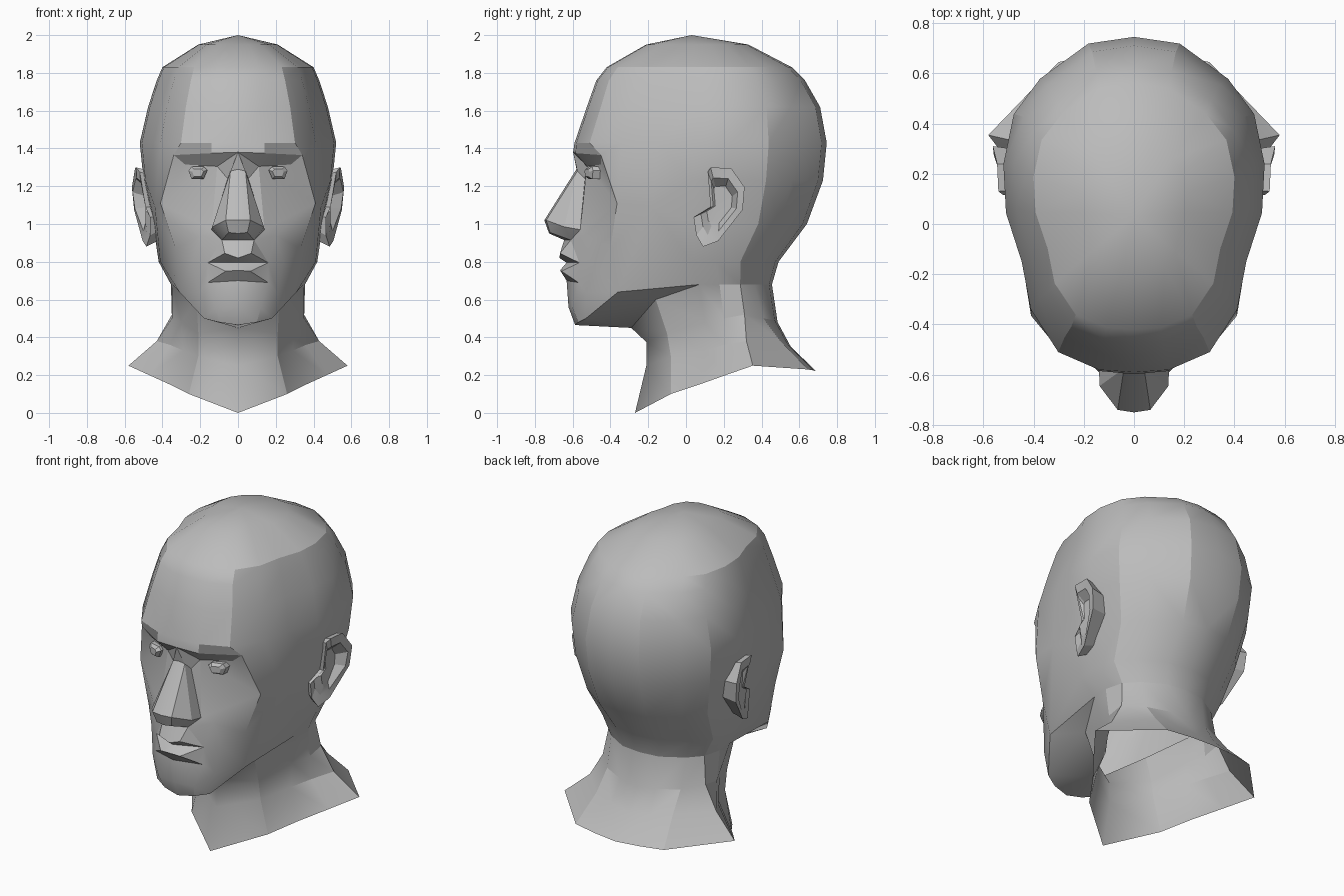
import bpy, bmesh, math
from mathutils import Vector

if "Cube" in bpy.data.objects:
    bpy.data.objects.remove(bpy.data.objects["Cube"])

clay = bpy.data.materials.new("grey clay")
clay.diffuse_color = (0.5, 0.5, 0.5, 1)
clay.use_nodes = True
clay.node_tree.nodes["Principled BSDF"].inputs["Base Color"].default_value = clay.diffuse_color


def build(name, polys, angle):
    """Half model from polygons (points, inside reference), mirrored on x."""
    bm = bmesh.new()
    for pts, inside in polys:
        f = bm.faces.new([bm.verts.new(p) for p in pts])
        f.normal_update()
        if f.normal.dot(f.calc_center_median() - Vector(inside)) < 0:
            f.normal_flip()
    bmesh.ops.remove_doubles(bm, verts=bm.verts, dist=0.002)
    mesh = bpy.data.meshes.new(name)
    bm.to_mesh(mesh)
    bm.free()
    mesh.materials.append(clay)
    ob = bpy.data.objects.new(name, mesh)
    bpy.context.collection.objects.link(ob)
    bpy.ops.object.select_all(action='DESELECT')
    ob.select_set(True)
    bpy.context.view_layer.objects.active = ob
    bpy.ops.object.shade_smooth_by_angle(angle=math.radians(angle))
    mirror = ob.modifiers.new("mirror", 'MIRROR')
    mirror.merge_threshold = 0.002
    return ob


def loft(rings, inside):
    out = []
    for a, b in zip(rings, rings[1:]):
        for i in range(len(a) - 1):
            out.append(((a[i], a[i + 1], b[i + 1], b[i]), inside))
    return out


# Skull: one egg-shaped half section, scaled at each height
SECTION = [(0, -1), (.27, -.985), (.58, -.88), (.79, -.625), (.86, -.34), (.98, -.05),
           (1, .24), (.92, .54), (.72, .75), (.35, .96), (0, 1)]


def ring(z, width, mid, half, start=0):
    return [(x * width, mid + t * half, z) for x, t in SECTION[start:]]


brow_ring = ring(1.43, .52, .0775, .6675)
upper = [brow_ring, ring(1.62, .476, .0925, .6175), ring(1.76, .43, .0775, .5525),
         ring(1.83, .40, .07, .49), ring(1.95, .21, .06, .27)]
polys = loft(upper, (0, .1, 1.3))
top = upper[-1]
polys += [((top[i], top[i + 1], (0, .03, 2.0)), (0, .1, 1.3)) for i in range(10)]

# Back of the head, down to the nape
rear = [brow_ring[5:], ring(1.23, .50, .07, .655, 5), ring(1.0, .45, .08, .56, 5),
        ring(.80, .42, .05, .44, 5), ring(.68, .355, .09, .365, 5)]
polys += loft(rear, (0, .1, 1.1))

# Face landmarks, grouped by feature
P = {f"f{i}": brow_ring[i] for i in range(6)}
P.update({f"h{i}": rear[i + 1][0] for i in range(4)})
P.update(  # brow and eye socket
    g=(0, -.598, 1.38), b1=(.14, -.585, 1.375), b2=(.34, -.45, 1.365), r=(0, -.58, 1.29),
    r1=(.04, -.575, 1.28), i1=(.11, -.525, 1.305), s1=(.055, -.535, 1.24), s2=(.28, -.45, 1.315))
P.update(  # nose
    t0=(0, -.75, 1.02), t=(.065, -.74, 1.02), w=(.137, -.645, .985), nw=(.14, -.56, .97),
    u0=(0, -.725, .95), u=(.05, -.72, .955), v0=(0, -.645, .915), v=(.085, -.61, .915))
P.update(  # mouth
    p0=(0, -.67, .82), p=(.07, -.667, .845), mc=(.16, -.565, .795), m0=(0, -.632, .795),
    l0=(0, -.667, .755), l=(.065, -.66, .75), q0=(0, -.632, .70), q=(.16, -.57, .69))
P.update(  # chin, cheek and jaw
    d0=(0, -.622, .56), d=(.12, -.60, .555), a0=(0, -.587, .465), a=(.10, -.57, .48),
    n=(.21, -.53, .635), jn=(.18, -.53, .50), jm=(.31, -.36, .64), mu=(.24, -.50, .80),
    nl=(.20, -.53, .94), hc=(.33, -.40, .87), c=(.41, -.365, 1.11), k=(.44, -.18, 1.09),
    x0=(0, -.29, .45), x1=(.22, -.16, .60))

FACE_PLANES = {
    "brow": ("f0 f1 b1 g, f1 f2 b2 b1, g b1 i1, g i1 s1 r1, g r1 r, b1 b2 s2 i1", (0, .05, 1.3)),
    "temple": ("f2 f3 b2, b2 f3 c, f3 f4 k c, f4 f5 h0, f4 h0 k, h0 h1 k, k h1 h2", (0, .05, 1.1)),
    "cheek": ("s2 b2 c, i1 s2 c, s1 i1 nw, i1 c nw, nw c nl, c hc nl, c k hc, k h2 jm, k jm hc",
              (0, .05, 1.0)),
    "nose": ("r r1 t t0, r1 s1 nw w, r1 w t, t0 t u u0, t w u, u w v, u0 u v v0, w nw v",
             (0, -.5, 1.05)),
    "mouth": ("v0 v p p0, v nw nl, v nl mc, v mc p, p0 p mc m0, m0 mc l l0, l0 l q q0, l mc q",
              (0, -.2, .8)),
    "chin": ("q0 q d d0, d0 d a a0, q n d, d n jn a, mc mu n, mc n q, nl mu mc, nl hc mu, hc jm mu,"
             "mu jm n, n jm jn", (0, 0, .8)),
    "under_jaw": ("a0 a jn, a0 jn x0, jn jm x1, jn x1 x0, jm h2 h3, jm h3 x1", (0, 0, .9)),
}
for planes, inside in FACE_PLANES.values():
    for face in planes.split(","):
        polys.append(([P[v] for v in face.split()], inside))

# Neck: flares to an open, slanted base
neck = [
    [P["x0"], P["x1"]] + rear[-1],
    [(0, -.21, .375), (.21, -.1, .42), (.30, .1, .48), (.35, .2, .5), (.35, .31, .52),
     (.25, .41, .5), (.12, .47, .49), (0, .485, .48)],
    [(0, -.21, .25), (.21, -.08, .30), (.29, .1, .33), (.36, .2, .36), (.43, .32, .38),
     (.26, .50, .38), (.13, .54, .36), (0, .555, .35)],
    [(0, -.27, 0), (.26, -.08, .10), (.36, .07, .15), (.47, .21, .20), (.58, .354, .25),
     (.30, .645, .23), (.15, .675, .225), (0, .69, .22)],
]
polys += loft(neck, (0, .12, .5))
build("head_and_neck", polys, 24)

# Ears: outer wall, folded rim and sunken bowl
RIM = [(.52, .115, 1.275), (.54, .13, 1.30), (.545, .24, 1.295), (.562, .31, 1.195),
       (.55, .30, 1.075), (.505, .17, .91), (.485, .09, .88), (.465, .055, .94),
       (.465, .04, 1.035), (.49, .13, 1.09)]
mid = Vector((.5, .18, 1.10))


def ear_ring(scale, x_shift, x_flat=None):
    out = []
    for p in RIM + RIM[:1]:
        q = mid + (Vector(p) - mid) * scale
        out.append((x_flat if x_flat else p[0] + x_shift, q.y, q.z))
    return out


wall, rim, lip, bowl = ear_ring(.85, 0, .42), ear_ring(1, 0), ear_ring(.72, -.004), ear_ring(.5, 0, .49)
ear = loft([wall, rim], (.48, .18, 1.1))
ear += loft([rim, lip], (.2, .18, 1.1)) + loft([lip, bowl], (0, .18, 1.1))
ear.append((bowl[:-1], (0, .18, 1.1)))
build("ears", ear, 15)

# Eyes: small faceted blocks set under the brow
outline = [(-.05, .015), (-.032, .034), (.034, .034), (.05, .012), (.034, -.032), (-.03, -.032)]


def eye_ring(scale, depth):
    return [(.212 + x * scale, depth + .25 * x, 1.27 + z * scale)
            for x, z in outline + outline[:1]]


back, front, pupil = eye_ring(1, -.44), eye_ring(1, -.505), eye_ring(.6, -.525)
eyes = loft([back, front, pupil], (.212, -.45, 1.27))
eyes.append((pupil[:-1], (.212, -.45, 1.27)))
build("eyes", eyes, 15)
